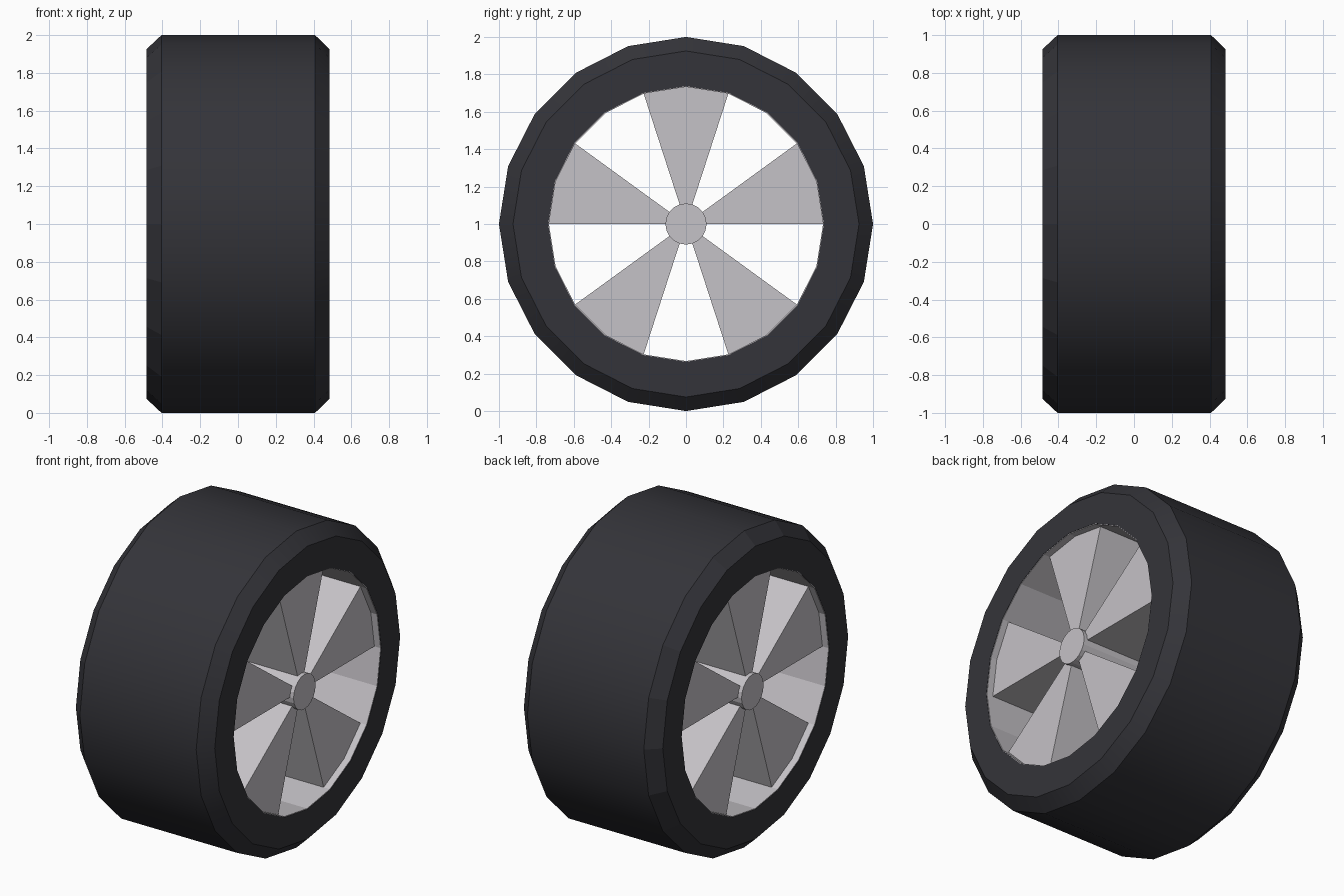
import bpy, math

if "Cube" in bpy.data.objects:
    bpy.data.objects.remove(bpy.data.objects["Cube"])

SIDES = 20


def material(name, rgb):
    m = bpy.data.materials.new(name)
    m.diffuse_color = (*rgb, 1)
    m.use_nodes = True
    m.node_tree.nodes["Principled BSDF"].inputs["Base Color"].default_value = m.diffuse_color
    return m


rubber = material("dark rubber", (0.034, 0.034, 0.041))
metal = material("light grey metal", (0.56, 0.54, 0.57))


def make(name, verts, faces, mat):
    me = bpy.data.meshes.new(name)
    me.from_pydata(verts, [], faces)
    me.materials.append(mat)
    ob = bpy.data.objects.new(name, me)
    ob.location.z = 1
    bpy.context.collection.objects.link(ob)
    return ob


def ring_point(x, r, step):
    a = 2 * math.pi * step / SIDES
    return (x, r * math.cos(a), r * math.sin(a))


def lathe(name, profile, mat):
    """Spin a closed (x, radius) outline around the x axis."""
    n = len(profile)
    verts = [ring_point(x, r, i) for i in range(SIDES) for x, r in profile]
    faces = []
    for i in range(SIDES):
        a, b = i * n, (i + 1) % SIDES * n
        for j in range(n):
            k = (j + 1) % n
            faces.append((a + j, b + j, b + k, a + k))
    return make(name, verts, faces, mat)


def prism(name, outline, half, mat):
    """Extrude a (radius, step) outline along the x axis."""
    n = len(outline)
    verts = [ring_point(x, r, s) for x in (-half, half) for r, s in outline]
    faces = [tuple(reversed(range(n))), tuple(range(n, 2 * n))]
    faces += [(i, (i + 1) % n, n + (i + 1) % n, n + i) for i in range(n)]
    return make(name, verts, faces, mat)


# Tyre: chamfered ring, smooth tread and outer chamfer, crisp corner loops
tyre = lathe("tyre", [(-0.485, 0.737), (0.485, 0.737), (0.485, 0.925),
                      (0.408, 1.0), (-0.405, 1.0), (-0.485, 0.925)], rubber)
for p in tyre.data.polygons:
    p.use_smooth = p.index % 6 in (2, 3)
for e in tyre.data.edges:
    a, b = (tyre.data.vertices[v].co for v in e.vertices)
    e.use_edge_sharp = abs(a.x - b.x) < 1e-4

# Rim: thin metal lining of the tyre hole
lathe("rim", [(-0.483, 0.733), (0.483, 0.733), (0.483, 0.738), (-0.483, 0.738)], metal)

# Hub: long cylinder through the wheel
prism("hub", [(0.11, i) for i in range(SIDES)], 0.465, metal)

# Spokes: five deep wedges, each two rim segments wide
for k in range(5):
    s = 4 * k
    prism(f"spoke_{k + 1}", [(0.05, s), (0.734, s), (0.734, s + 1),
                             (0.734, s + 2), (0.05, s + 2)], 0.44, metal)
